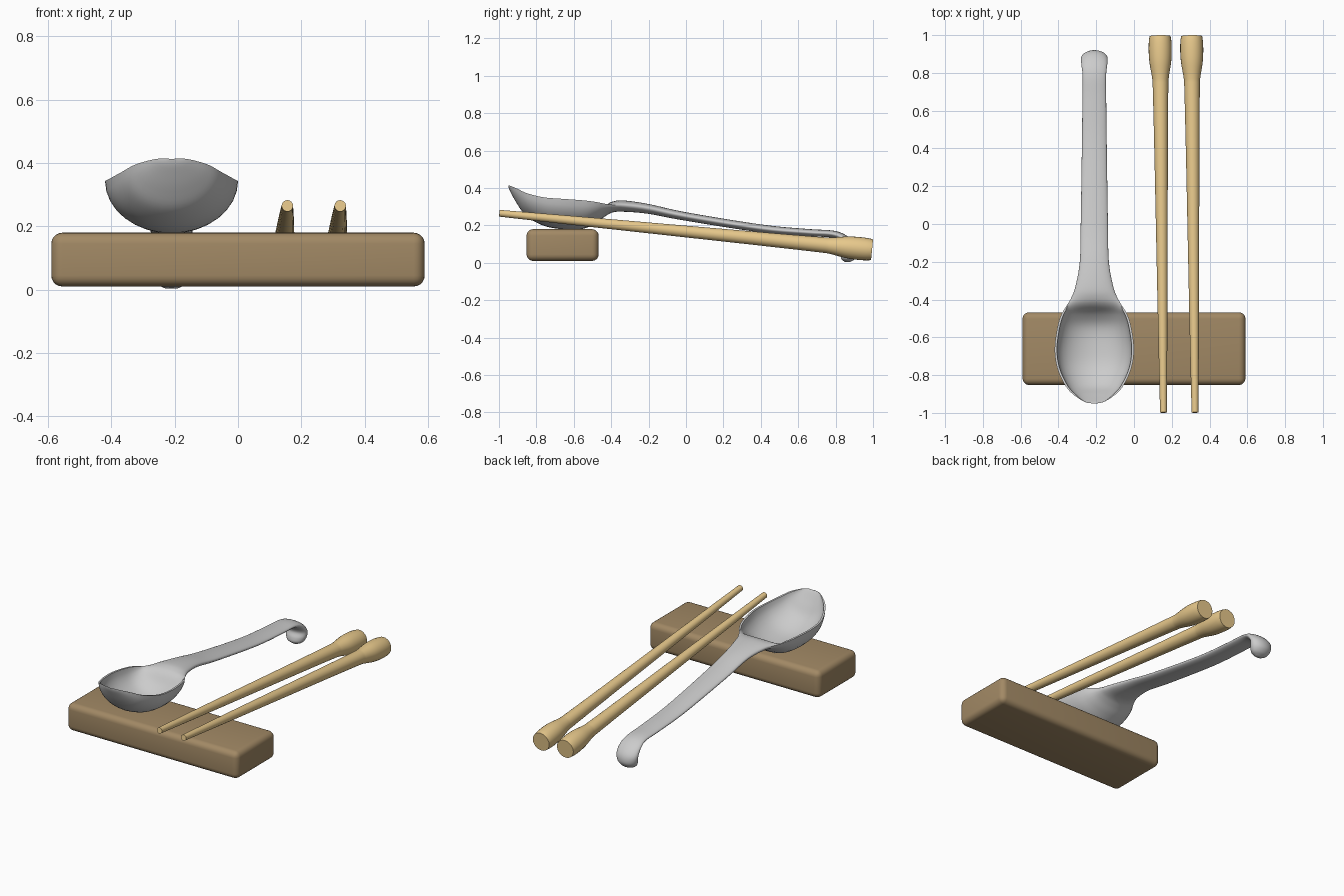
import bpy, bmesh, math
from mathutils import Vector

if "Cube" in bpy.data.objects:
    bpy.data.objects.remove(bpy.data.objects["Cube"])


def material(name, rgb):
    m = bpy.data.materials.new(name)
    m.diffuse_color = (*rgb, 1)
    m.use_nodes = True
    m.node_tree.nodes["Principled BSDF"].inputs["Base Color"].default_value = m.diffuse_color
    return m


def finish(name, bm, mat=None, angle=40):
    bmesh.ops.recalc_face_normals(bm, faces=bm.faces[:])
    me = bpy.data.meshes.new(name)
    bm.to_mesh(me)
    bm.free()
    ob = bpy.data.objects.new(name, me)
    bpy.context.collection.objects.link(ob)
    if mat:
        me.materials.append(mat)
    bpy.ops.object.select_all(action='DESELECT')
    ob.select_set(True)
    bpy.context.view_layer.objects.active = ob
    bpy.ops.object.shade_smooth_by_angle(angle=math.radians(angle))
    return ob


def smooth_stations(pts, steps):
    """Catmull-Rom interpolation through tuples of numbers."""
    p = [Vector(q) for q in pts]
    p = [p[0]] + p + [p[-1]]
    out = []
    for a, b, c, d in zip(p, p[1:], p[2:], p[3:]):
        for i in range(steps):
            t = i / steps
            out.append(0.5 * (2 * b + (c - a) * t + (2 * a - 5 * b + 4 * c - d) * t**2
                              + (3 * b - a - 3 * c + d) * t**3))
    return out + [p[-1]]


def loft(rings):
    bm = bmesh.new()
    vs = [[bm.verts.new(c) for c in r] for r in rings]
    n = len(vs[0])
    for a, b in zip(vs, vs[1:]):
        for i in range(n):
            j = (i + 1) % n
            bm.faces.new((a[i], a[j], b[j], b[i]))
    bm.faces.new(vs[0])
    bm.faces.new(vs[-1])
    bmesh.ops.remove_doubles(bm, verts=bm.verts[:], dist=0.0003)
    return bm


# Rest: rounded wooden block
bm = bmesh.new()
bmesh.ops.create_cube(bm, size=1)
for v in bm.verts:
    v.co = (v.co.x * 1.18, v.co.y * 0.385 - 0.66, v.co.z * 0.17 + 0.095)
bmesh.ops.bevel(bm, geom=bm.edges[:], offset=0.035, segments=5, profile=0.5, affect='EDGES')
finish("rest_block", bm, material("brown_wood", (0.36, 0.25, 0.13)))

# Spoon stations: y, rim z, half width, rise to top, drop to underside, tilt in degrees
stations = [
    (-0.95, 0.415, 0.012, -0.002, 0.006, 0),
    (-0.94, 0.412, 0.055, -0.010, 0.03, 0),
    (-0.90, 0.395, 0.115, -0.055, 0.085, 0),
    (-0.85, 0.372, 0.157, -0.10, 0.125, 0),
    (-0.76, 0.350, 0.197, -0.13, 0.152, 0),
    (-0.66, 0.342, 0.210, -0.14, 0.162, 0),
    (-0.55, 0.334, 0.196, -0.13, 0.152, 0),
    (-0.48, 0.325, 0.175, -0.08, 0.11, 0),
    (-0.43, 0.315, 0.145, -0.01, 0.065, 0),
    (-0.39, 0.310, 0.122, 0.018, 0.04, 0),
    (-0.33, 0.308, 0.100, 0.025, 0.035, 2),
    (-0.20, 0.292, 0.077, 0.022, 0.03, 8),
    (0.0, 0.250, 0.072, 0.02, 0.025, 10),
    (0.4, 0.185, 0.066, 0.02, 0.022, 9),
    (0.65, 0.163, 0.063, 0.018, 0.02, 5),
    (0.78, 0.155, 0.062, 0.018, 0.02, 8),
    (0.84, 0.132, 0.068, 0.022, 0.022, 45),
    (0.875, 0.09, 0.071, 0.035, 0.03, 75),
    (0.875, 0.05, 0.066, 0.045, 0.042, 90),
    (0.865, 0.02, 0.05, 0.035, 0.035, 95),
    (0.86, 0.004, 0.02, 0.012, 0.012, 95),
]
SEG = 16
rings = []
for y, z, w, up, down, tilt in smooth_stations(stations, 5):
    a = math.radians(tilt)
    lip = 0.012 * max(0, min(1, -up / 0.05))
    ring = []
    for width, h, sgn in ((w, -down, 1), (w - lip, up, -1)):
        for i in range(SEG + 1):
            t = sgn * math.pi * (i / SEG - 0.5)
            off = h * math.cos(t)
            ring.append((-0.21 + width * math.sin(t),
                         y + off * math.sin(a), z + off * math.cos(a)))
    rings.append(ring)
finish("spoon", loft(rings))

# Chopsticks: tapered rods with a swollen flat end
pale = material("pale_wood", (0.80, 0.58, 0.26))
profile = [(0, 0.018), (0.4, 0.024), (0.9, 0.030), (1.4, 0.036), (1.72, 0.041),
           (1.78, 0.044), (1.86, 0.057), (1.92, 0.061), (1.97, 0.060), (2.002, 0.056)]
for name, x0, x1 in (("chopstick_left", 0.156, 0.138), ("chopstick_right", 0.323, 0.305)):
    start, end = Vector((x0, -0.998, 0.265)), Vector((x1, 0.993, 0.07))
    axis = (end - start).normalized()
    side = axis.cross(Vector((0, 0, 1))).normalized()
    over = side.cross(axis)
    rings = []
    for d, r in smooth_stations(profile, 4):
        rings.append([start + axis * d + (side * math.cos(k) + over * math.sin(k)) * r
                      for k in (math.tau * i / 24 for i in range(24))])
    finish(name, loft(rings), pale)
